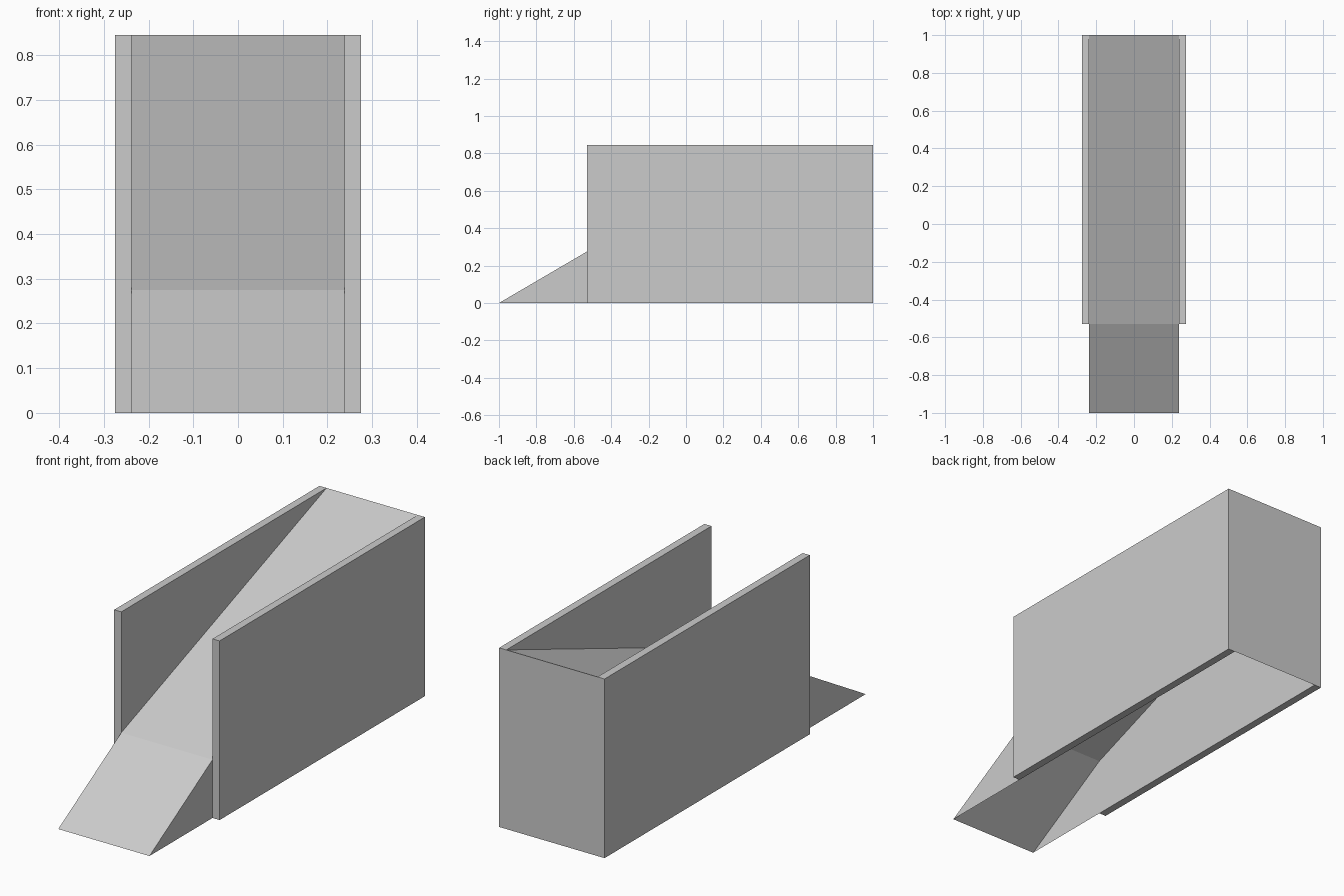
import bpy
import bmesh

cube = bpy.data.objects.get("Cube")
if cube:
    bpy.data.objects.remove(cube, do_unlink=True)

HALF, INNER = 0.275, 0.238      # outer and inner half widths
FRONT, MOUTH, BACK = -1.0, -0.53, 1.0
FOLD, TOP = 0.275, 0.845        # ramp height at the mouth, wall height

grey = bpy.data.materials.new("light grey")
grey.use_nodes = True
colour = (0.6, 0.6, 0.6, 1)
grey.diffuse_color = colour
grey.node_tree.nodes["Principled BSDF"].inputs["Base Color"].default_value = colour


def add_object(name, bm):
    bmesh.ops.recalc_face_normals(bm, faces=bm.faces)
    mesh = bpy.data.meshes.new(name)
    bm.to_mesh(mesh)
    bm.free()
    mesh.materials.append(grey)
    obj = bpy.data.objects.new(name, mesh)
    bpy.context.collection.objects.link(obj)
    return obj


# Thick side walls
for name, side in (("left_wall", 1), ("right_wall", -1)):
    bm = bmesh.new()
    bmesh.ops.create_cube(bm, size=1)
    bmesh.ops.scale(bm, vec=(HALF - INNER, BACK - MOUTH, TOP), verts=bm.verts)
    bmesh.ops.translate(bm, vec=(side * (HALF + INNER) / 2, (BACK + MOUTH) / 2, TOP / 2),
                        verts=bm.verts)
    add_object(name, bm)

# Folded ramp and back panel: a thin sheet, open underneath
profile = [(FRONT, 0), (MOUTH, FOLD), (BACK, TOP), (BACK, 0)]
bm = bmesh.new()
rows = [[bm.verts.new((x, y, z)) for y, z in profile] for x in (-INNER, INNER)]
for i in range(len(profile) - 1):
    bm.faces.new((rows[0][i], rows[1][i], rows[1][i + 1], rows[0][i + 1]))

# Triangular cheeks on the projecting front of the ramp
for row in rows:
    foot = bm.verts.new((row[0].co.x, MOUTH, 0))
    bm.faces.new((row[0], row[1], foot))
add_object("ramp", bm)
